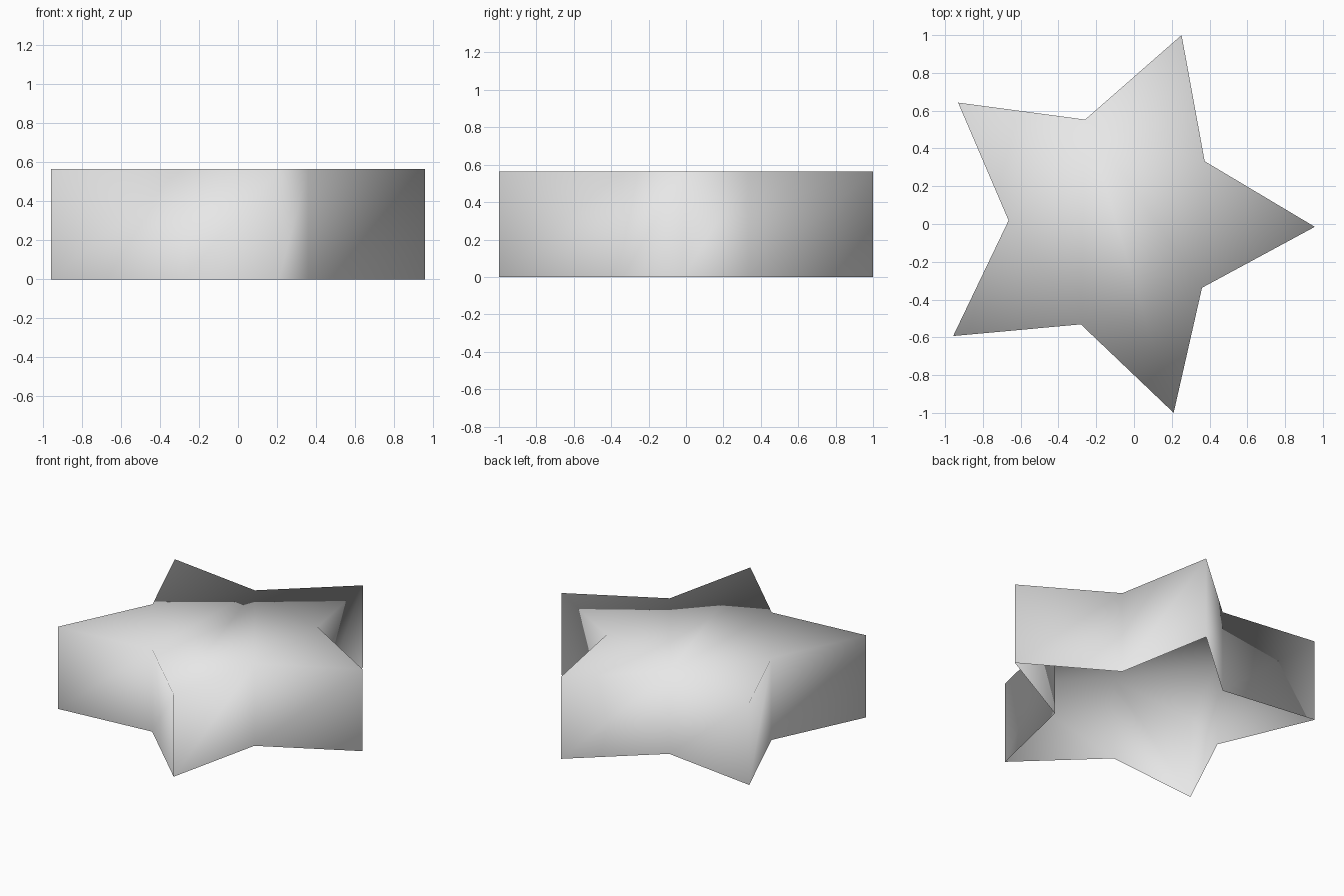
import bpy
import bmesh
from math import cos, sin, pi, radians

cube = bpy.data.objects.get("Cube")
if cube:
    bpy.data.objects.remove(cube, do_unlink=True)

# Star proportions
HEIGHT = 0.565
TIP_RADIUS, VALLEY_RADIUS = 1.0515, 0.57
CENTRE_X, CENTRE_Y = -0.094, 0.007
TURN = radians(-1.2)

# Plain light grey
grey = bpy.data.materials.new("light_grey")
grey.use_nodes = True
colour = (0.8, 0.8, 0.8, 1.0)
grey.diffuse_color = colour
grey.node_tree.nodes["Principled BSDF"].inputs["Base Color"].default_value = colour

bm = bmesh.new()


def star_ring(z):
    """Ten corners, alternating tips and valleys."""
    ring = []
    for i in range(10):
        r = VALLEY_RADIUS if i % 2 else TIP_RADIUS
        a = TURN + i * pi / 5
        ring.append(bm.verts.new((CENTRE_X + r * cos(a), CENTRE_Y + r * sin(a), z)))
    return ring


bottom, top = star_ring(0), star_ring(HEIGHT)

# Side walls, open underneath
for i in range(10):
    j = (i + 1) % 10
    bm.faces.new((bottom[i], bottom[j], top[j], top[i]))

# Flat lid: four tip triangles, then a fan from the back valley
for tip in (0, 2, 4, 6):
    bm.faces.new((top[tip - 1], top[tip], top[tip + 1]))
fan = (5, 7, 8, 9, 1)
for a, b in zip(fan, fan[1:]):
    bm.faces.new((top[3], top[a], top[b]))

# Shading flows softly over every edge
for face in bm.faces:
    face.smooth = True

mesh = bpy.data.meshes.new("star_shell")
bm.to_mesh(mesh)
bm.free()
mesh.materials.append(grey)
star = bpy.data.objects.new("star_shell", mesh)
bpy.context.collection.objects.link(star)
